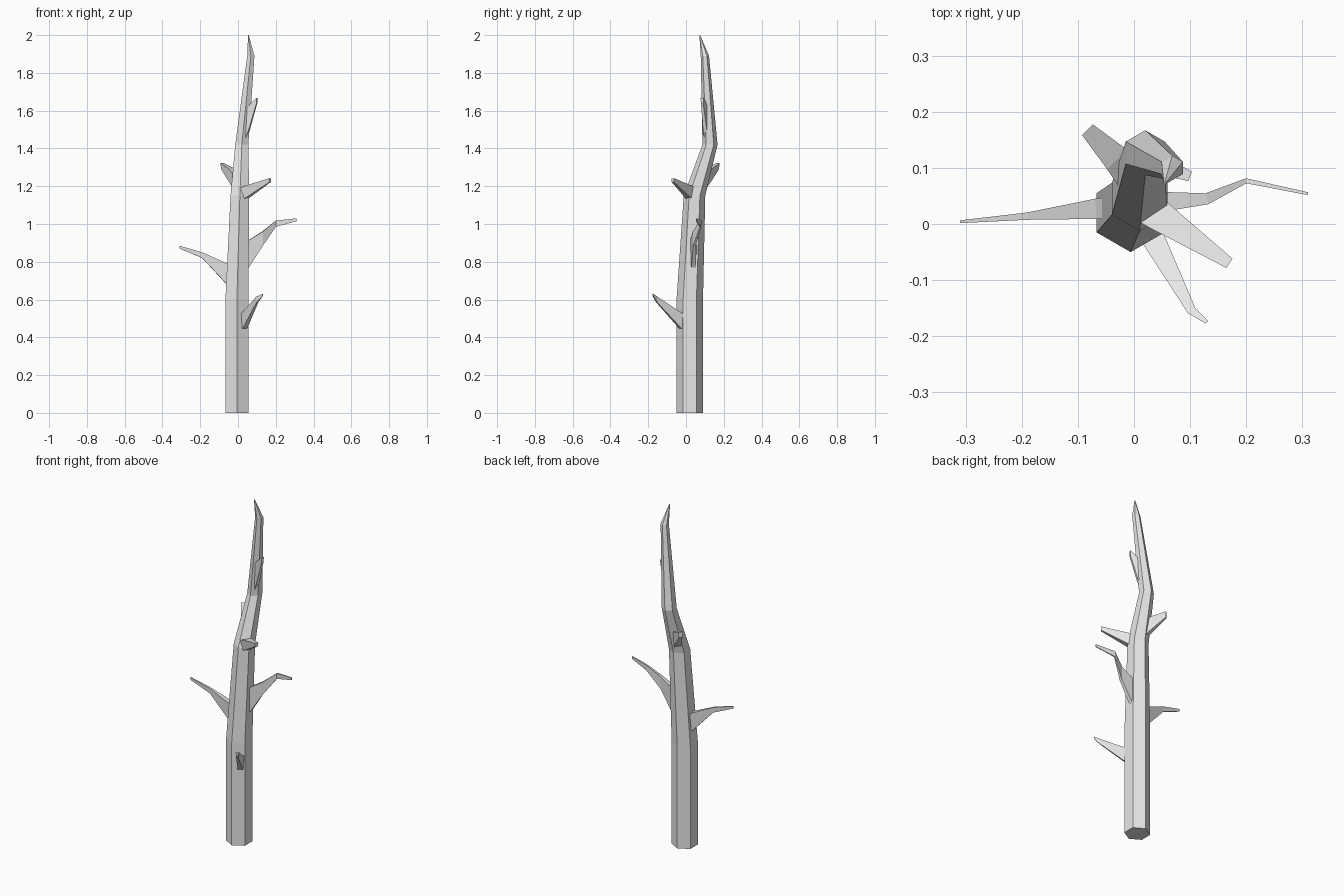
import bpy, bmesh, math
from mathutils import Vector

cube = bpy.data.objects.get("Cube")
if cube:
    bpy.data.objects.remove(cube, do_unlink=True)

bark = bpy.data.materials.new("grey_bark")
bark.use_nodes = True
bark.diffuse_color = (0.8, 0.8, 0.8, 1)
bark.node_tree.nodes["Principled BSDF"].inputs["Base Color"].default_value = (0.8, 0.8, 0.8, 1)


def loft(name, rings):
    """Skin a list of equal-sized point rings and cap both ends."""
    bm = bmesh.new()
    loops = [[bm.verts.new(p) for p in ring] for ring in rings]
    n = len(loops[0])
    for a, b in zip(loops, loops[1:]):
        for i in range(n):
            j = (i + 1) % n
            bm.faces.new((a[i], a[j], b[j], b[i]))
    bm.faces.new(loops[0])
    bm.faces.new(loops[-1])
    bmesh.ops.recalc_face_normals(bm, faces=bm.faces)
    mesh = bpy.data.meshes.new(name)
    bm.to_mesh(mesh)
    bm.free()
    mesh.materials.append(bark)
    obj = bpy.data.objects.new(name, mesh)
    bpy.context.collection.objects.link(obj)


def hexagon(x, y, z, r):
    angles = [math.radians(30 + 60 * i) for i in range(6)]
    return [Vector((x + r * math.cos(a), y + r * math.sin(a), z)) for a in angles]


def branch(name, sections):
    """Each section: x, y, bottom z, top z, width across the branch."""
    rings = []
    for i, (x, y, low, high, w) in enumerate(sections):
        a = sections[max(i - 1, 0)]
        b = sections[min(i + 1, len(sections) - 1)]
        along = Vector((b[0] - a[0], b[1] - a[1], 0)).normalized()
        side = Vector((-along.y, along.x, 0)) * w / 2
        bottom, top = Vector((x, y, low)), Vector((x, y, high))
        rings.append([bottom - side * 0.7, bottom + side * 0.7, top + side, top - side])
    loft(name, rings)


# Six-sided trunk that leans, kinks and ends in a hooked tip
loft("trunk", [hexagon(*s) for s in (
    (-0.006, 0.02, 0, 0.07),
    (-0.006, 0.02, 0.6, 0.07),
    (0.01, 0.045, 1.15, 0.057),
    (0.02, 0.127, 1.42, 0.04),
    (0.068, 0.1, 1.89, 0.022),
    (0.055, 0.073, 2.0, 0.002))])

# Broken branches, lowest first
branch("low_front_branch", [
    (0.02, 0.0, 0.43, 0.51, 0.045),
    (0.038, -0.033, 0.45, 0.53, 0.04),
    (0.103, -0.155, 0.585, 0.615, 0.016),
    (0.13, -0.175, 0.618, 0.63, 0.006)])
branch("right_branch", [
    (-0.03, 0.03, 0.65, 0.77, 0.04),
    (-0.068, 0.027, 0.69, 0.795, 0.036),
    (-0.19, 0.014, 0.82, 0.85, 0.013),
    (-0.31, 0.004, 0.87, 0.885, 0.005)])
branch("left_branch", [
    (0.03, 0.04, 0.74, 0.89, 0.04),
    (0.057, 0.04, 0.77, 0.915, 0.034),
    (0.13, 0.045, 0.885, 0.96, 0.02),
    (0.2, 0.077, 0.985, 1.018, 0.009),
    (0.31, 0.054, 1.015, 1.03, 0.005)])
branch("upper_front_branch", [
    (0.015, 0.035, 1.11, 1.18, 0.06),
    (0.045, 0.015, 1.135, 1.2, 0.055),
    (0.17, -0.07, 1.222, 1.242, 0.02)])
branch("back_stub", [
    (0.0, 0.08, 1.17, 1.26, 0.06),
    (-0.03, 0.115, 1.215, 1.29, 0.05),
    (-0.083, 0.168, 1.29, 1.322, 0.027)])
branch("top_stub", [
    (0.035, 0.11, 1.43, 1.6, 0.035),
    (0.06, 0.1, 1.5, 1.625, 0.03),
    (0.1, 0.085, 1.64, 1.668, 0.018)])
